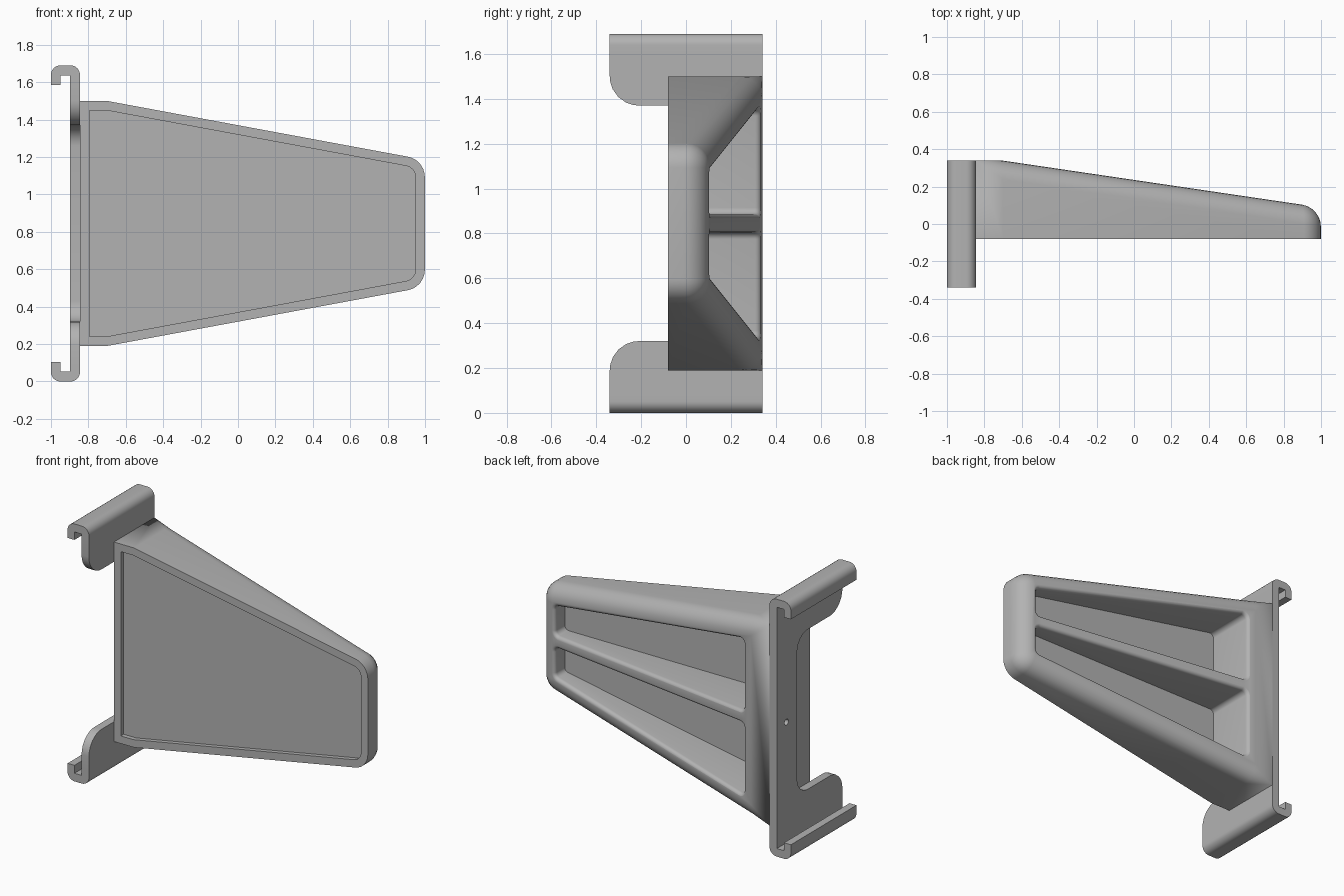
import bpy, bmesh, math
from mathutils import Vector

if "Cube" in bpy.data.objects:
    bpy.data.objects.remove(bpy.data.objects["Cube"])

MID = 0.845      # height of the mirror plane
STEPS = 6        # segments per rounded corner

grey = bpy.data.materials.new("plain_grey")
grey.use_nodes = True
grey.diffuse_color = (0.45, 0.45, 0.45, 1)
grey.node_tree.nodes["Principled BSDF"].inputs["Base Color"].default_value = grey.diffuse_color


def offset(points, d):
    """Move every side of a counter-clockwise polygon inward by d."""
    result = []
    for i, p in enumerate(points):
        a = (p - points[i - 1]).normalized()
        b = (points[(i + 1) % len(points)] - p).normalized()
        na, nb = Vector((-a.y, a.x)), Vector((-b.y, b.x))
        result.append(p + (na + nb) * d / (1 + na.dot(nb)))
    return result


def rounded(points, radii):
    """Replace corners by arcs; a zero radius keeps the corner."""
    result = []
    for i, (p, r) in enumerate(zip(points, radii)):
        if r == 0:
            result.append(p)
            continue
        u = (points[i - 1] - p).normalized()
        v = (points[(i + 1) % len(points)] - p).normalized()
        half = u.angle(v) / 2
        centre = p + (u + v).normalized() * r / math.sin(half)
        start = p + u * r / math.tan(half) - centre
        end = p + v * r / math.tan(half) - centre
        for k in range(STEPS + 1):
            result.append(centre + start.lerp(end, k / STEPS).normalized() * r)
    return result


def vectors(*pairs):
    return [Vector(p) for p in pairs]


def loft(name, rings, cap_split=0):
    """Skin closed rings of 3D points and cap both ends."""
    bm = bmesh.new()
    loops = [[bm.verts.new(p) for p in ring] for ring in rings]
    for low, high in zip(loops, loops[1:]):
        for i in range(len(low)):
            j = (i + 1) % len(low)
            bm.faces.new((low[i], low[j], high[j], high[i]))
    bm.faces.new(loops[0])
    last = loops[-1]
    if cap_split:   # the last cap folds between its two end pairs
        bm.faces.new(last[1:-1])
        bm.faces.new((last[0], last[1], last[-2], last[-1]))
    else:
        bm.faces.new(last)
    bmesh.ops.remove_doubles(bm, verts=bm.verts, dist=0.0001)
    bmesh.ops.recalc_face_normals(bm, faces=bm.faces)
    mesh = bpy.data.meshes.new(name)
    bm.to_mesh(mesh)
    bm.free()
    obj = bpy.data.objects.new(name, mesh)
    mesh.materials.append(grey)
    bpy.context.collection.objects.link(obj)
    return obj


def select(obj):
    bpy.ops.object.select_all(action="DESELECT")
    obj.select_set(True)
    bpy.context.view_layer.objects.active = obj


def cut(obj, cutter):
    mod = obj.modifiers.new("cut", "BOOLEAN")
    mod.operation, mod.solver, mod.object = "DIFFERENCE", "EXACT", cutter
    select(obj)
    bpy.ops.object.modifier_apply(modifier=mod.name)
    bpy.data.objects.remove(cutter)


def smooth(obj):
    select(obj)
    bpy.ops.object.shade_smooth_by_angle(angle=math.radians(32))


def back(x):
    """Depth of the sloping back surface."""
    return min(0.34, 0.34 - (x + 0.7) * 0.148)


# Body: tapered tray with a sunken front and a rounded sloping back
FILLET, CORNER = 0.1, 0.11
half = vectors((0.999, 1.185), (-0.7, 1.5), (-0.845, 1.5))
lower = [Vector((p.x, 2 * MID - p.y)) for p in reversed(half)]
outline = lower + half                       # counter-clockwise in x, z
outline = outline[-1:] + outline[:-1]        # start at the upper mount corner
outline = [outline[0]] + outline[1:]
order = list(reversed(outline[1:] + outline[:1]))   # upper corner first, clockwise
order = order[:1] + order[1:]


def body_outline(inset, keep_mount):
    pts = offset(outline, inset)
    if keep_mount:
        pts[0], pts[1] = outline[0], outline[1]
    r = CORNER - inset
    ring = rounded(pts, [0, 0, 0, r, r, 0])
    return ring[1:] + ring[:1]               # both mount corners at the ends


def flat_ring(points, y):
    return [(p.x, y, p.y) for p in points]


rings = [flat_ring(body_outline(0.05, False), -0.05),
         flat_ring(body_outline(0.05, False), -0.08),
         flat_ring(body_outline(0, False), -0.08)]
for k in range(STEPS + 1):
    a = math.pi / 2 * k / STEPS
    ring = body_outline(FILLET * (1 - math.cos(a)), True)
    drop = FILLET * (1 - math.sin(a))
    rings.append([(p.x, back(p.x) - (drop if p.x > -0.84 else 0), p.y) for p in ring])
body = loft("tray_body", rings, cap_split=1)

# Two tapered back pockets with softened rims, leaving a centre rib
RIM = 0.025
pocket = vectors((-0.65, 0.885), (0.88, 0.885), (0.88, 1.077), (-0.65, 1.36))
for upper in (True, False):
    def pocket_ring(grow, y=None, depth=0):
        ring = rounded(offset(pocket, -grow), [0.03 + grow] * 4)
        return [(p.x, back(p.x) - depth if y is None else y,
                 p.y if upper else 2 * MID - p.y) for p in ring]
    stack = [pocket_ring(0, y=0.0)]
    for k in range(5):
        a = math.pi / 2 * k / 4
        stack.append(pocket_ring(RIM * (1 - math.cos(a)), depth=RIM * (1 - math.sin(a)) - 0.0005))
    stack.append(pocket_ring(RIM, y=0.5))
    cut(body, loft("pocket_cutter", stack))
smooth(body)

# Mounting plate: upright strip with an arm reaching forward at each end
arm = vectors((0.34, 1.6), (-0.34, 1.6), (-0.34, 1.37), (0.13, 1.37))
plate_pts = arm + [Vector((p.x, 2 * MID - p.y)) for p in reversed(arm)]
profile = rounded(plate_pts, [0, 0, 0.13, 0.11, 0.11, 0.13, 0, 0])
plate = loft("mounting_plate", [[(x, p.x, p.y) for p in profile] for x in (-0.898, -0.845)])
bpy.ops.mesh.primitive_cylinder_add(vertices=16, radius=0.02, depth=0.2,
                                    location=(-0.88, 0.24, MID), rotation=(0, math.pi / 2, 0))
cut(plate, bpy.context.object)
smooth(plate)

# Hooks folded over at the top and bottom of the plate
hook = vectors((-0.845, 1.6), (-0.845, 1.69), (-1, 1.69), (-1, 1.585),
               (-0.95, 1.585), (-0.95, 1.637), (-0.898, 1.637), (-0.898, 1.6))
hook_profile = rounded(hook, [0, 0.05, 0.05, 0, 0, 0, 0, 0])
for name, flip in (("top_hook", False), ("bottom_hook", True)):
    smooth(loft(name, [[(p.x, y, 2 * MID - p.y if flip else p.y) for p in hook_profile]
                       for y in (-0.34, 0.34)]))
